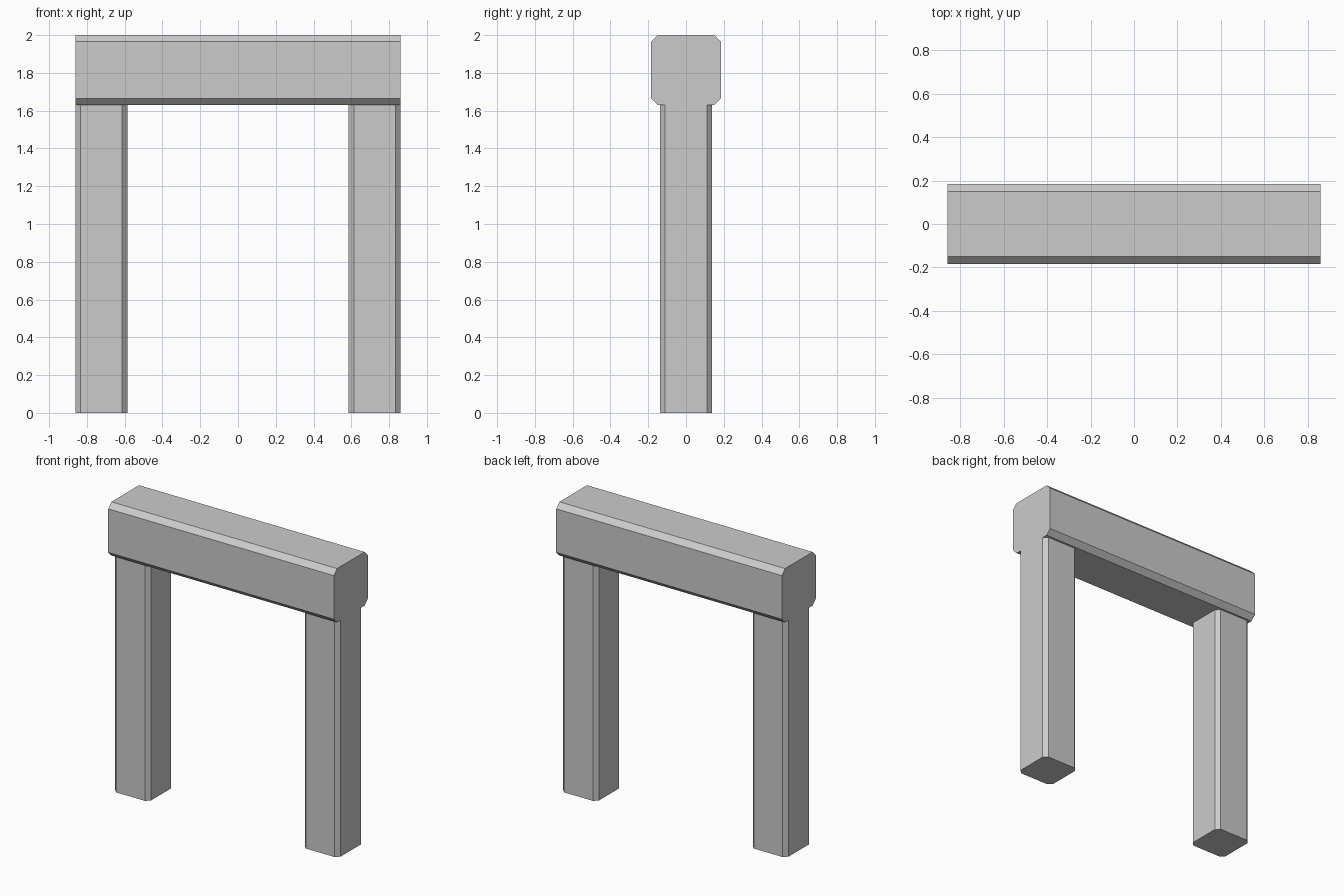
import bpy

if "Cube" in bpy.data.objects:
    bpy.data.objects.remove(bpy.data.objects["Cube"])

BEAM_BOTTOM, TOP = 1.63, 2.0
HALF_LENGTH = 0.86


def octagon(half_a, half_b, cut):
    """Rectangle outline with its four corners cut at 45 degrees."""
    a, b, c = half_a, half_b, cut
    return [(a, -b + c), (a, b - c), (a - c, b), (-a + c, b),
            (-a, b - c), (-a, -b + c), (-a + c, -b), (a - c, -b)]


def prism(name, start, end):
    """Solid between two matching outlines, ordered anticlockwise seen from the end."""
    n = len(start)
    faces = [tuple(reversed(range(n))), tuple(range(n, 2 * n))]
    faces += [(i, (i + 1) % n, n + (i + 1) % n, n + i) for i in range(n)]
    mesh = bpy.data.meshes.new(name)
    mesh.from_pydata(start + end, [], faces)
    obj = bpy.data.objects.new(name, mesh)
    bpy.context.collection.objects.link(obj)
    return obj


# Lintel: chamfered along its four long edges, square-cut ends
section = octagon(0.185, (TOP - BEAM_BOTTOM) / 2, 0.035)
mid = (TOP + BEAM_BOTTOM) / 2
prism("lintel_beam",
      [(-HALF_LENGTH, y, mid + z) for y, z in section],
      [(HALF_LENGTH, y, mid + z) for y, z in section])

# Posts: chamfered vertical edges, outer faces flush with the lintel ends
leg_half = 0.137
plan = octagon(leg_half, leg_half, 0.027)
for name, side in (("left_post", -1), ("right_post", 1)):
    cx = side * (HALF_LENGTH - leg_half)
    prism(name,
          [(cx + x, y, 0) for x, y in plan],
          [(cx + x, y, BEAM_BOTTOM) for x, y in plan])
